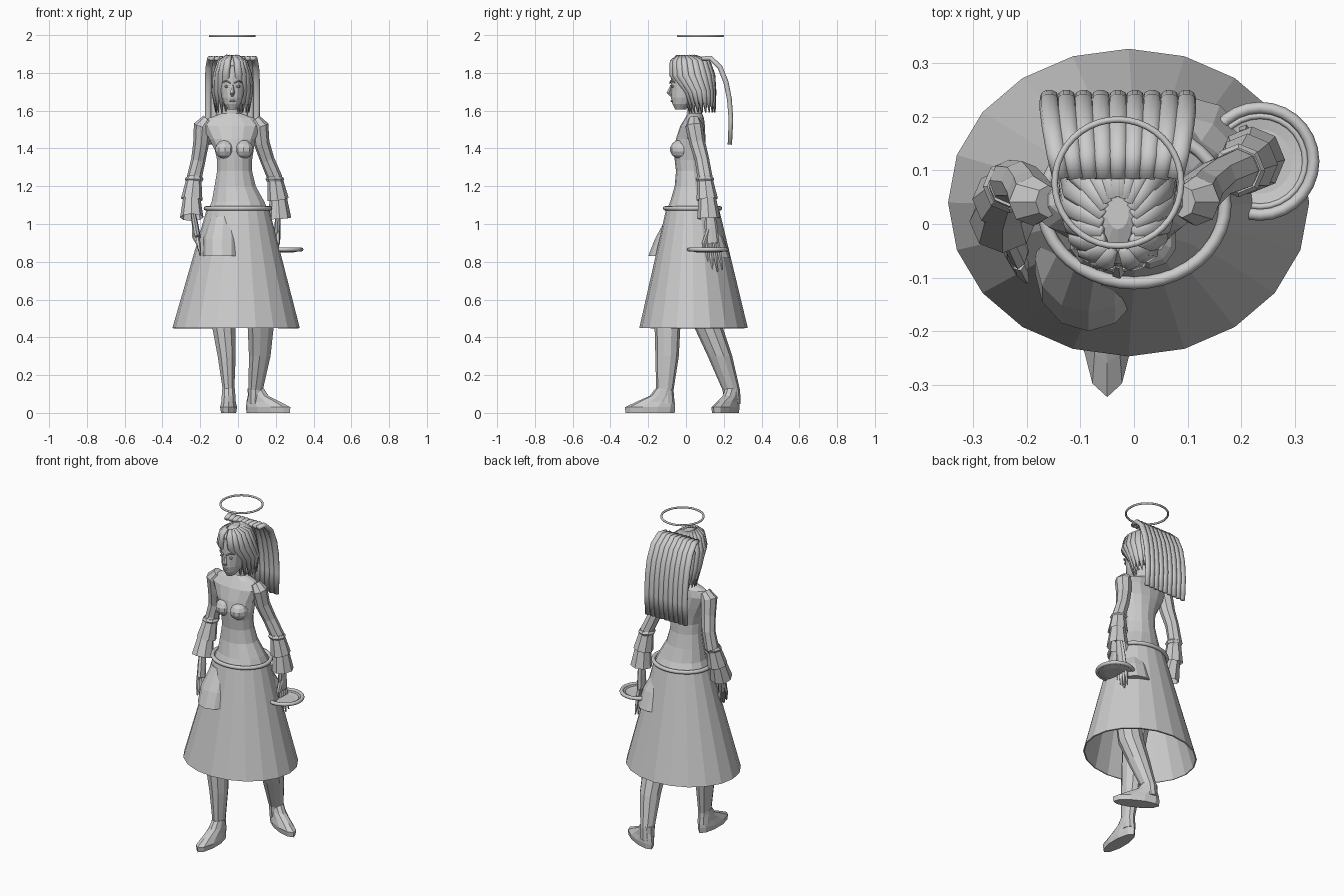
import bpy, bmesh, math
from mathutils import Vector, Matrix

if "Cube" in bpy.data.objects:
    bpy.data.objects.remove(bpy.data.objects["Cube"])

GREY = (0.6, 0.6, 0.6, 1)
mat = bpy.data.materials.new("light grey")
mat.use_nodes = True
mat.diffuse_color = GREY
mat.node_tree.nodes["Principled BSDF"].inputs["Base Color"].default_value = GREY


def finish(name, bm, smooth=False):
    bmesh.ops.recalc_face_normals(bm, faces=bm.faces)
    for f in bm.faces:
        f.smooth = smooth
    me = bpy.data.meshes.new(name)
    bm.to_mesh(me)
    bm.free()
    me.materials.append(mat)
    ob = bpy.data.objects.new(name, me)
    bpy.context.collection.objects.link(ob)
    return ob


def skin(name, rings, caps=True, smooth=False):
    """Bridge rings of points into one surface."""
    bm = bmesh.new()
    vs = [[bm.verts.new(p) for p in ring] for ring in rings]
    n = len(vs[0])
    for a, b in zip(vs, vs[1:]):
        for i in range(n):
            j = (i + 1) % n
            bm.faces.new((a[i], a[j], b[j], b[i]))
    if caps:
        bm.faces.new(vs[0])
        bm.faces.new(vs[-1])
    return finish(name, bm, smooth)


def loft(name, sections, n=10, caps=True, turn=0.0, smooth=False):
    """Horizontal ellipses (x, y, z, rx, ry), each turned about z."""
    rot = Matrix.Rotation(turn, 3, 'Z')
    rings = []
    for x, y, z, rx, ry in sections:
        angles = [2 * math.pi * i / n for i in range(n)]
        rings.append([Vector((x, y, z)) + rot @ Vector((rx * math.sin(a), -ry * math.cos(a), 0))
                      for a in angles])
    return skin(name, rings, caps, smooth)


def tube(name, path, n=8, ref=(1, 0, 0), flat=1.0, caps=True, smooth=False):
    """Rings of radius r across a path of (x, y, z, r)."""
    pts = [Vector(p[:3]) for p in path]
    rings = []
    for i, p in enumerate(pts):
        t = (pts[min(i + 1, len(pts) - 1)] - pts[max(i - 1, 0)]).normalized()
        side = Vector(ref)
        side = (side - t * side.dot(t)).normalized()
        up = t.cross(side) * flat
        r = path[i][3]
        rings.append([p + r * (side * math.cos(a) + up * math.sin(a))
                      for a in (2 * math.pi * k / n for k in range(n))])
    return skin(name, rings, caps, smooth)


def hoop(name, centre, rx, ry, r, n=32, m=8):
    """Ring lying flat, with a round section."""
    bm = bmesh.new()
    grid = []
    for i in range(n):
        a = 2 * math.pi * i / n
        grid.append([bm.verts.new((centre[0] + (rx + r * math.cos(b)) * math.cos(a),
                                   centre[1] + (ry + r * math.cos(b)) * math.sin(a),
                                   centre[2] + r * math.sin(b)))
                     for b in (2 * math.pi * k / m for k in range(m))])
    for i in range(n):
        for k in range(m):
            p, q, l = grid[i], grid[(i + 1) % n], (k + 1) % m
            bm.faces.new((p[k], q[k], q[l], p[l]))
    return finish(name, bm, True)


def ball(name, centre, size, u=10, v=7):
    bm = bmesh.new()
    bmesh.ops.create_uvsphere(bm, u_segments=u, v_segments=v, radius=1)
    bmesh.ops.transform(bm, matrix=Matrix.Translation(centre) @ Matrix.Diagonal((*size, 1)),
                        verts=bm.verts)
    return finish(name, bm)


# Halo, belt and skirt
hoop("halo", (-.03, .077, 1.995), .118, .118, .006, 40)
hoop("belt", (0, .035, 1.083), .17, .145, .012, 40)
skirt = loft("skirt", [(-.01, .04, .45, .337, .287), (0, .035, 1.08, .165, .14)], 20, False)
solid = skirt.modifiers.new("thickness", 'SOLIDIFY')
solid.thickness = .008

# Torso and neck
loft("torso", [(0, .035, 1.07, .165, .14), (0, .032, 1.12, .142, .115),
               (-.015, .03, 1.2, .112, .09), (-.018, .025, 1.28, .095, .078),
               (-.018, .02, 1.34, .095, .08), (-.02, .02, 1.39, .105, .085),
               (-.03, .025, 1.45, .125, .078), (-.035, .035, 1.52, .16, .065),
               (-.035, .045, 1.56, .125, .05), (-.035, .047, 1.585, .055, .038),
               (-.032, .045, 1.68, .036, .036)], 14)
for side in (-1, 1):
    ball("bust", (-.02 + side * .05, -.03, 1.395), (.052, .055, .05))

# Legs, shorts and feet
loft("right_leg", [(-.05, -.11, .05, .036, .05), (-.05, -.112, .12, .032, .046),
                   (-.06, -.1, .3, .05, .062), (-.075, -.098, .45, .064, .068),
                   (-.085, -.1, .6, .066, .07), (-.075, 0, 1.0, .08, .09)])
loft("left_leg", [(.09, .245, .05, .036, .045), (.093, .24, .12, .04, .046),
                  (.115, .18, .3, .06, .065), (.12, .12, .45, .072, .075),
                  (.11, .08, .6, .07, .072), (.075, .04, 1.0, .08, .09)])
loft("right_shorts", [(-.085, -.09, .83, .1, .11), (-.085, -.065, .92, .1, .1),
                      (-.075, 0, 1.04, .075, .1)], 12)
loft("left_shorts", [(.11, .135, .82, .1, .1), (.1, .1, .92, .095, .1),
                     (.07, .05, 1.04, .075, .09)], 12)


def foot(name, heel, turn):
    """Stacked outlines that shrink towards the ankle."""
    ahead = Matrix.Rotation(turn, 3, 'Z') @ Vector((0, -1, 0))
    steps = [(.13, 0, .042, .13), (.13, .03, .047, .133), (.1, .06, .04, .1),
             (.07, .09, .038, .062), (.055, .13, .035, .046)]
    sections = []
    for d, z, w, l in steps:
        c = Vector(heel) + ahead * d
        sections.append((c.x, c.y, z, w, l))
    loft(name, sections, 10, True, turn)


foot("right_foot", (-.05, -.06, 0), 0)
foot("left_foot", (.045, .27, 0), math.radians(62))

# Arms with tiered cuffs
tube("right_arm", [(-.16, .042, 1.555, .03), (-.188, .043, 1.52, .047), (-.195, .06, 1.43, .042),
                   (-.21, .08, 1.34, .038), (-.23, .08, 1.25, .04), (-.245, .01, 1.08, .03)])
tube("left_arm", [(.09, .042, 1.555, .03), (.115, .043, 1.52, .047), (.125, .06, 1.43, .042),
                  (.155, .085, 1.34, .038), (.193, .1, 1.25, .04), (.21, .12, 1.08, .03)])


def cuff(name, top, mid, end):
    tube(name + "_band", [(*top, .042), (top[0], top[1], top[2] - .012, .05),
                          (top[0], top[1], top[2] - .026, .042)])
    tube(name + "_upper", [(*top, .038), (*mid, .057)], 8, caps=False)
    tube(name + "_lower", [(mid[0], mid[1], mid[2] + .03, .042), (*end, .062)], 8, caps=False)


cuff("right_cuff", (-.232, .07, 1.25), (-.245, .045, 1.13), (-.245, .005, 1.035))
cuff("left_cuff", (.195, .1, 1.25), (.212, .112, 1.13), (.22, .12, 1.03))


def hand(name, wrist, knuckle, tip):
    """Flat palm, four fingers and a thumb."""
    w, k, t = Vector(wrist), Vector(knuckle), Vector(tip)
    tube(name + "_palm", [(*w, .025), (*w.lerp(k, .5), .034), (*k, .036)], 8, (0, 1, 0), .5)
    for i in range(4):
        off = Vector((0, (i - 1.5) * .018, 0))
        end = t + off * 1.4 + Vector((0, 0, abs(i - 1.3) * .01))
        tube(name + "_finger", [(*(k + off), .011), (*(k + off).lerp(end, .5), .011), (*end, .004)], 5)
    mid = w.lerp(k, .4)
    tube(name + "_thumb", [(*mid, .014), (mid.x, mid.y - .035, k.z, .013),
                           (k.x, k.y - .045, k.z - .04, .005)], 6)


hand("right_hand", (-.24, 0, 1.07), (-.215, -.05, .93), (-.2, -.07, .83))
hand("left_hand", (.213, .125, 1.07), (.205, .14, .9), (.21, .155, .74))

# Serving plate
hoop("plate_rim", (.235, .117, .865), .1, .1, .011, 28)
hoop("plate_inner_rim", (.235, .117, .862), .085, .085, .006, 28)
loft("plate", [(.235, .117, .85, .06, .06), (.235, .117, .858, .1, .1),
               (.235, .117, .864, .098, .098), (.235, .117, .857, .06, .06)], 28)

# Head and face
loft("head", [(-.03, -.03, 1.605, .022, .026), (-.03, -.018, 1.635, .045, .054),
              (-.03, -.005, 1.67, .058, .075), (-.03, .005, 1.72, .065, .085),
              (-.03, .01, 1.78, .07, .09), (-.03, .015, 1.83, .068, .088),
              (-.03, .02, 1.87, .045, .06)], 14)
tube("nose", [(-.03, -.077, 1.735, .006), (-.03, -.09, 1.695, .013), (-.03, -.075, 1.68, .009)], 5)
ball("lips", (-.03, -.074, 1.652), (.017, .008, .006), 8, 5)
for side in (-1, 1):
    ball("eye", (-.03 + side * .03, -.07, 1.728), (.013, .008, .007), 8, 5)
    tube("brow", [(-.03 + side * .01, -.085, 1.745, .004), (-.03 + side * .033, -.081, 1.757, .005),
                  (-.03 + side * .052, -.06, 1.75, .003)], 5, (0, 0, 1))

# Hair cap and the strands that frame the face
loft("hair_cap", [(-.03, .06, 1.66, .075, .07), (-.03, .05, 1.72, .085, .085),
                  (-.03, .035, 1.79, .09, .1), (-.03, .025, 1.84, .08, .1),
                  (-.03, .02, 1.875, .055, .07), (-.03, .02, 1.893, .02, .03)], 14)
for deg in range(22, 181, 17):
    for side in (-1, 1):
        a = math.radians(deg)
        s, c = side * math.sin(a), -math.cos(a)
        back = .05 * (1 - c) / 2
        tube("hair_strand", [(-.03 + .03 * s, .0 + .05 * c, 1.89, .012),
                             (-.03 + .07 * s, .02 + .1 * c, 1.86, .02),
                             (-.03 + .093 * s, .03 + .113 * c, 1.79, .022),
                             (-.03 + .1 * s, .045 + .105 * c + back, 1.7, .02),
                             (-.03 + .088 * s, .06 + .095 * c + back, 1.59, .004)],
             6, (c, -s, 0), .6, True, True)

# Wide ponytail made of nine parallel locks
for i in range(9):
    u = (i - 4) / 4
    tube("ponytail_lock", [(-.03 + .105 * u, .085, 1.875, .017), (-.03 + .115 * u, .13, 1.878, .018),
                           (-.03 + .123 * u, .18, 1.83, .019), (-.03 + .127 * u, .212, 1.75, .019),
                           (-.03 + .128 * u, .23, 1.66, .018), (-.03 + .128 * u, .238, 1.55, .017),
                           (-.03 + .128 * u, .232, 1.42, .016)], 10, (1, 0, 0), .75, True, True)
